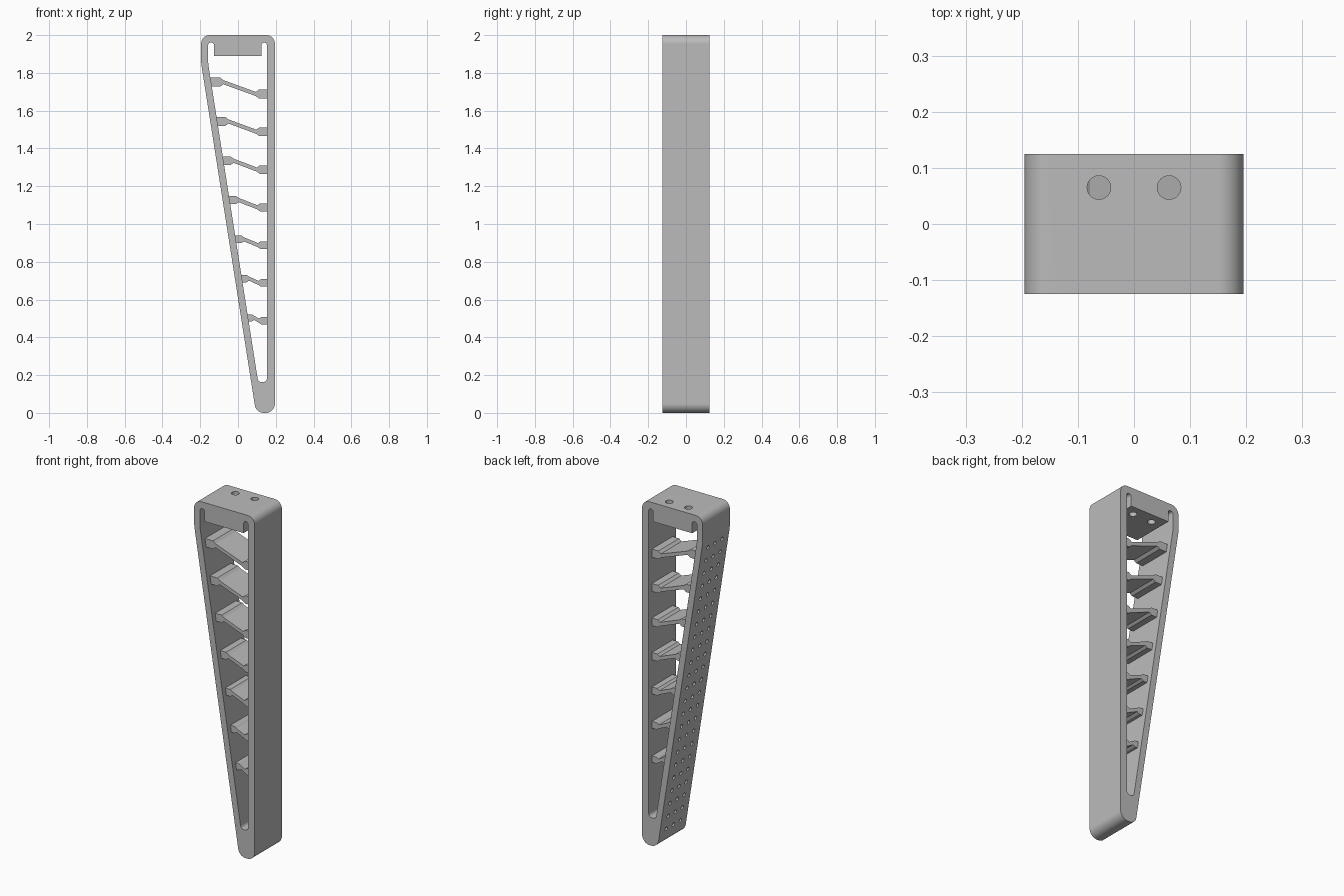
import bpy, bmesh, math
from mathutils import Vector, Matrix

cube = bpy.data.objects.get("Cube")
if cube:
    bpy.data.objects.remove(cube, do_unlink=True)

HALF = 0.125            # half depth of the frame
SLOPE = 0.157           # lean of the slanted wall
grey = bpy.data.materials.new("plain grey")
grey.use_nodes = True
colour = (0.5, 0.5, 0.5, 1)
grey.diffuse_color = colour
grey.node_tree.nodes["Principled BSDF"].inputs["Base Color"].default_value = colour


def fillet(corners, steps=10):
    """Round the corners (x, z, radius) of a closed profile."""
    pts = []
    for i, (x, z, r) in enumerate(corners):
        p = Vector((x, z))
        if r == 0:
            pts.append(p)
            continue
        a = (Vector(corners[i - 1][:2]) - p).normalized()
        b = (Vector(corners[(i + 1) % len(corners)][:2]) - p).normalized()
        half = a.angle(b) / 2
        centre = p + (a + b).normalized() * r / math.sin(half)
        u = p + a * r / math.tan(half) - centre
        v = p + b * r / math.tan(half) - centre
        sweep = u.angle(v)
        for k in range(steps + 1):
            t = k / steps * sweep
            pts.append(centre + (u * math.sin(sweep - t) + v * math.sin(t)) / math.sin(sweep))
    return pts


def finish(name, bm):
    bmesh.ops.recalc_face_normals(bm, faces=bm.faces)
    mesh = bpy.data.meshes.new(name)
    bm.to_mesh(mesh)
    bm.free()
    mesh.materials.append(grey)
    ob = bpy.data.objects.new(name, mesh)
    bpy.context.collection.objects.link(ob)
    return ob


def prism(name, pts, half):
    """Extrude an x-z profile along y."""
    bm = bmesh.new()
    face = bm.faces.new([bm.verts.new((x, -half, z)) for x, z in pts])
    side = bmesh.ops.extrude_face_region(bm, geom=[face])["geom"]
    verts = [g for g in side if isinstance(g, bmesh.types.BMVert)]
    bmesh.ops.translate(bm, verts=verts, vec=(0, 2 * half, 0))
    return finish(name, bm)


def activate(ob):
    bpy.ops.object.select_all(action='DESELECT')
    ob.select_set(True)
    bpy.context.view_layer.objects.active = ob


def cut(ob, cutter):
    cutter.hide_render = True
    mod = ob.modifiers.new("cut", 'BOOLEAN')
    mod.operation = 'DIFFERENCE'
    mod.solver = 'EXACT'
    mod.object = cutter
    activate(ob)
    bpy.ops.object.modifier_apply(modifier=mod.name)
    bpy.data.objects.remove(cutter, do_unlink=True)


def outer_x(z):
    return -0.195 + (1.85 - z) * SLOPE


def inner_x(z):
    return outer_x(z) + 0.037


# Tapered frame with its window, leaving a block under the top
frame = prism("frame", fillet([
    (outer_x(0), 0, 0.048), (0.195, 0, 0.048), (0.195, 2, 0.045),
    (-0.195, 2, 0.045), (-0.195, 1.85, 0.2)]), HALF)
window = prism("window_cutter", fillet([
    (inner_x(0.163), 0.163, 0.02), (0.153, 0.163, 0.02),
    (0.153, 1.96, 0.014), (0.124, 1.96, 0.014), (0.124, 1.89, 0),
    (-0.127, 1.89, 0), (-0.127, 1.96, 0.014), (-0.158, 1.96, 0.014),
    (-0.158, 1.85, 0.2)]), HALF + 0.05)
cut(frame, window)

# Two mounting holes through the top block
bm = bmesh.new()
for x in (-0.0625, 0.0625):
    bmesh.ops.create_cone(bm, cap_ends=True, segments=32, radius1=0.021, radius2=0.021,
                          depth=0.3, matrix=Matrix.Translation((x, 0.065, 1.95)))
cut(frame, finish("mounting_hole_cutter", bm))

# Grid of shallow dimples on the slanted wall
ROWS = 23
tilt = Matrix.Rotation(math.pi / 2 + math.atan(SLOPE), 4, 'Y')
bm = bmesh.new()
for row in range(ROWS):
    z = 0.09 + 1.71 * row / (ROWS - 1)
    for y in (-0.065, 0, 0.065):
        bmesh.ops.create_cone(bm, cap_ends=True, segments=16, radius1=0.011, radius2=0.011,
                              depth=0.04, matrix=Matrix.Translation((outer_x(z), y, z)) @ tilt)
cut(frame, finish("dimple_cutter", bm))

activate(frame)
bpy.ops.object.shade_smooth_by_angle(angle=math.radians(30))
weighted = frame.modifiers.new("even_shading", 'WEIGHTED_NORMAL')
weighted.keep_sharp = True

# Sloping rungs with a thicker pad at each end
COUNT = 7
for i in range(COUNT):
    t = i / (COUNT - 1)
    zl, zr = 1.751 - 1.248 * t, 1.688 - 1.2 * t
    h = 0.024 - 0.005 * t           # half height of the pads
    c = 0.011                       # half height of the bar
    bevel = 0.016 - 0.004 * t
    left = inner_x(zl) + 0.064 - 0.032 * t
    right = 0.153 - 0.058 + 0.016 * t
    wall_l, wall_r = inner_x(zl) - 0.015, 0.17
    prism(f"rung_{i + 1}", [
        (wall_l, zl - h), (left - bevel, zl - h), (left, zl - c),
        (right, zr - c), (right + bevel, zr - h), (wall_r, zr - h),
        (wall_r, zr + h), (right + bevel, zr + h), (right, zr + c),
        (left, zl + c), (left - bevel, zl + h), (wall_l, zl + h)], 0.095)
